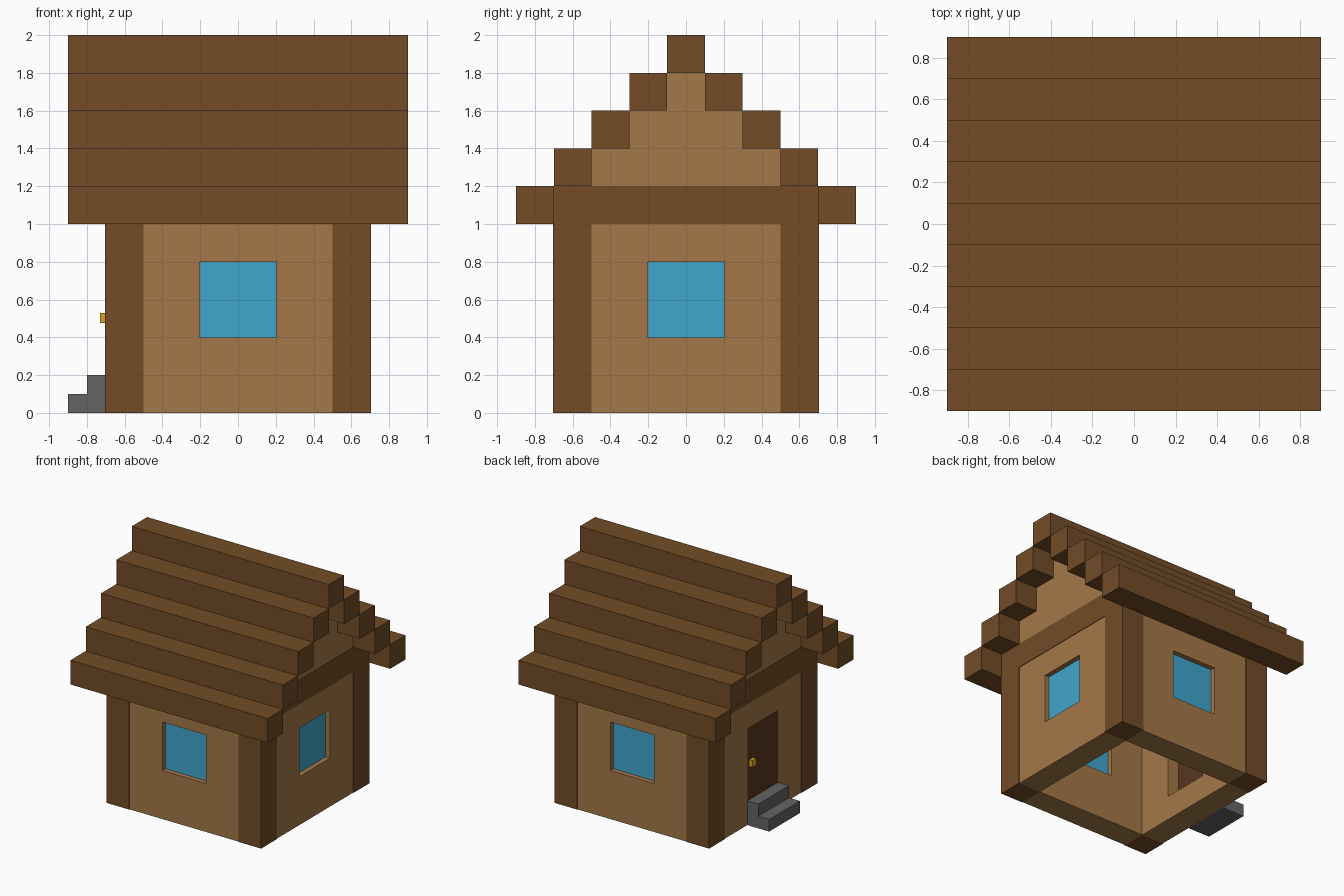
import bpy, bmesh
from math import radians
from mathutils import Matrix

if "Cube" in bpy.data.objects:
    bpy.data.objects.remove(bpy.data.objects["Cube"])


def mat(name, rgb):
    m = bpy.data.materials.new(name)
    lin = [((c / 255 + 0.055) / 1.055) ** 2.4 for c in rgb]
    m.diffuse_color = (*lin, 1)
    m.use_nodes = True
    m.node_tree.nodes["Principled BSDF"].inputs["Base Color"].default_value = m.diffuse_color
    return m


TIMBER = mat("timber", (115, 76, 38))
PLASTER = mat("tan_wall", (164, 120, 72))
GLASS = mat("blue_glass", (64, 166, 204))
DOOR = mat("dark_wood", (89, 54, 32))
BRASS = mat("brass", (217, 160, 30))
STONE = mat("stone", (100, 100, 100))


def finish(bm, name, material, turn=0):
    bmesh.ops.recalc_face_normals(bm, faces=bm.faces)
    bm.transform(Matrix.Rotation(radians(turn), 4, 'Z'))
    me = bpy.data.meshes.new(name)
    bm.to_mesh(me)
    bm.free()
    me.materials.append(material)
    ob = bpy.data.objects.new(name, me)
    bpy.context.collection.objects.link(ob)
    return ob


def box(name, x, y, z, material, turn=0):
    """Box from (min, max) ranges, turned about the z axis."""
    bm = bmesh.new()
    bmesh.ops.create_cube(bm, size=1)
    for v in bm.verts:
        for i, r in enumerate((x, y, z)):
            v.co[i] = r[0] if v.co[i] < 0 else r[1]
    return finish(bm, name, material, turn)


def extrude(bm, vec):
    geo = bmesh.ops.extrude_face_region(bm, geom=bm.faces[:])["geom"]
    bmesh.ops.translate(bm, vec=vec,
                        verts=[g for g in geo if isinstance(g, bmesh.types.BMVert)])


def prism(name, points, x0, x1, material):
    """Closed (y, z) profile extruded along x."""
    bm = bmesh.new()
    bm.faces.new([bm.verts.new((x0, y, z)) for y, z in points])
    extrude(bm, (x1 - x0, 0, 0))
    return finish(bm, name, material)


def wall(name, low, turn):
    """Wall panel facing -y with one opening, turned into place."""
    bm = bmesh.new()

    def ring(w, z0, z1):
        return [bm.verts.new((x, -0.7, z))
                for x, z in ((-w, z0), (w, z0), (w, z1), (-w, z1))]
    a, b = ring(0.5, 0, 1), ring(0.2, low, 0.8)
    for i in range(4):
        j = (i + 1) % 4
        bm.faces.new((a[i], a[j], b[j], b[i]))
    extrude(bm, (0, 0.2, 0))
    finish(bm, name, PLASTER, turn)


# Walls, windows, corner posts and top beams
for side, turn in (("front", 0), ("right", 90), ("back", 180), ("left", 270)):
    is_door = side == "left"
    wall(side + "_wall", 0.2 if is_door else 0.4, turn)
    if not is_door:
        box(side + "_window", (-0.2, 0.2), (-0.66, -0.54), (0.4, 0.8), GLASS, turn)
    box(side + "_corner_post", (0.5, 0.705), (-0.705, -0.5), (0, 1), TIMBER, turn)
    w = 0.705 if side in ("right", "left") else 0.5
    box(side + "_beam", (-w, w), (-0.705, -0.5), (1, 1.2), TIMBER, turn)

# Door and handle on the left side
box("door", (-0.7, -0.6), (-0.2, 0.2), (0.2, 0.8), DOOR)
box("door_handle", (-0.73, -0.7), (0.125, 0.175), (0.475, 0.53), BRASS)

# Entrance steps
box("upper_step", (-0.8, -0.7), (-0.2, 0.2), (0, 0.2), STONE)
box("lower_step", (-0.9, -0.8), (-0.2, 0.2), (0, 0.1), STONE)

# Stepped gables
right_half = []
for i in range(3):
    y, z = 0.5 - 0.2 * i, 1.2 + 0.2 * i
    right_half += [(y, z), (y, z + 0.2)]
outline = right_half + [(-y, z) for y, z in reversed(right_half)]
prism("right_gable", outline, 0.5, 0.7, PLASTER)
prism("left_gable", outline, -0.7, -0.5, PLASTER)

# Stepped roof logs
for i in range(4):
    y, z = 0.9 - 0.2 * i, 1 + 0.2 * i
    for side, turn in (("back", 0), ("front", 180)):
        box(f"{side}_roof_log_{i + 1}", (-0.9, 0.9), (y - 0.2, y), (z, z + 0.2), TIMBER, turn)
box("ridge_log", (-0.9, 0.9), (-0.1, 0.1), (1.8, 2), TIMBER)
